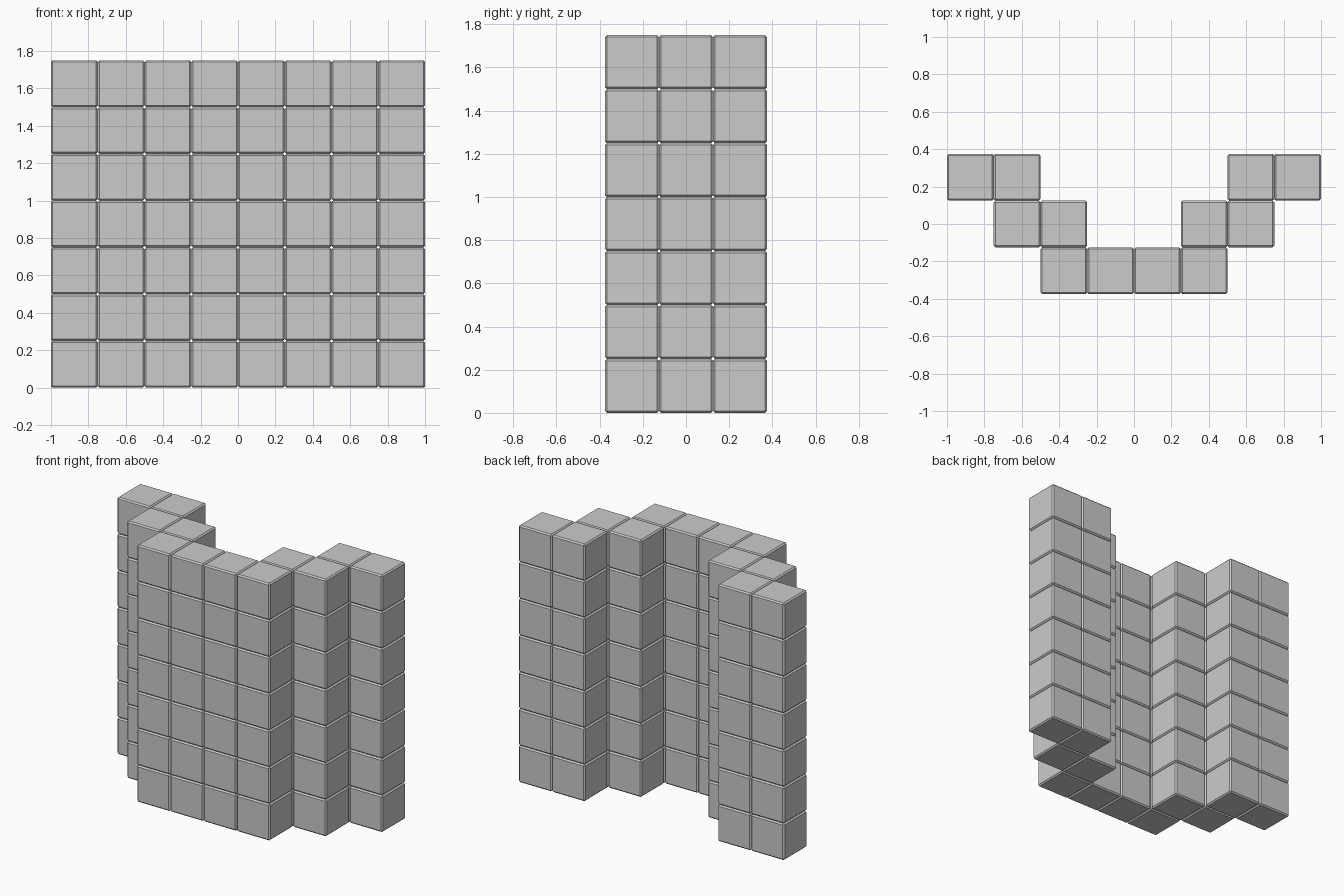
import bpy, bmesh

if "Cube" in bpy.data.objects:
    bpy.data.objects.remove(bpy.data.objects["Cube"])

S = 0.25        # block pitch
BEVEL = 0.009   # edge chamfer
LAYERS = 7

# One chamfered block shared by every column
mesh = bpy.data.meshes.new("block")
bm = bmesh.new()
bmesh.ops.create_cube(bm, size=S)
bmesh.ops.bevel(bm, geom=bm.edges[:], offset=BEVEL, segments=1, affect='EDGES')
bm.to_mesh(mesh)
bm.free()


def block_column(name, x, y):
    ob = bpy.data.objects.new(name, mesh)
    bpy.context.collection.objects.link(ob)
    ob.location = (x, y, S / 2)
    arr = ob.modifiers.new("stack", 'ARRAY')
    arr.use_relative_offset = False
    arr.use_constant_offset = True
    arr.constant_offset_displace = (0, 0, S)
    arr.count = LAYERS


# Stepped curved wall: each row has two columns per side, mirrored in x
rows = {"front": (-S, 0.5), "middle": (0, 1.5), "back": (S, 2.5)}
for row, (y, first) in rows.items():
    for i in range(2):
        for side, sx in (("left", -1), ("right", 1)):
            block_column(f"{row}_{side}_column_{i + 1}", sx * (first + i) * S, y)
